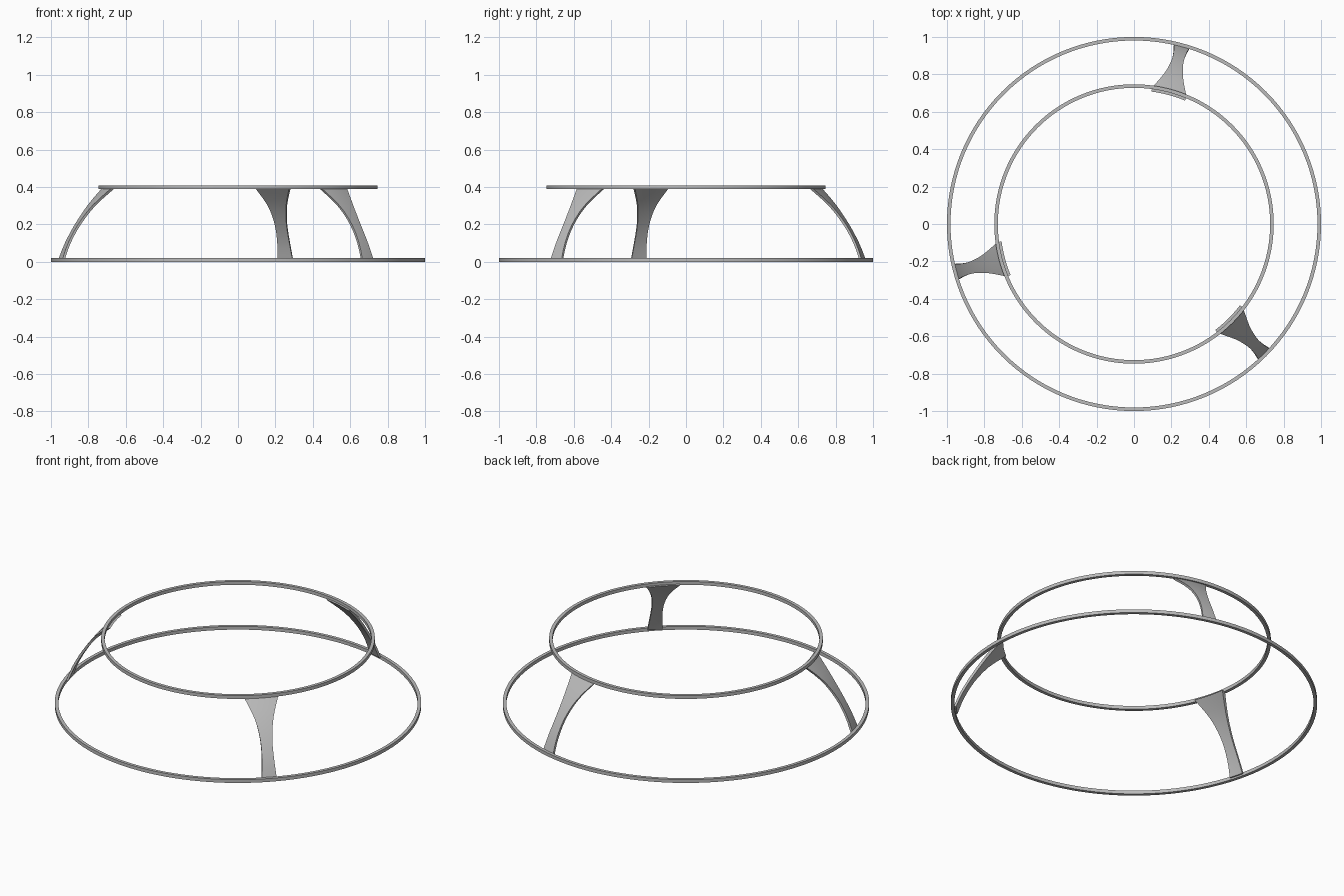
import bpy, bmesh
from math import sin, cos, pi, radians

cube = bpy.data.objects.get("Cube")
if cube:
    bpy.data.objects.remove(cube)

metal = bpy.data.materials.new("grey metal")
metal.use_nodes = True
metal.diffuse_color = (0.5, 0.5, 0.5, 1)
metal.node_tree.nodes["Principled BSDF"].inputs["Base Color"].default_value = (0.5, 0.5, 0.5, 1)


def polar(r, a, z):
    return (r * cos(a), r * sin(a), z)


def make_object(name, bm):
    bmesh.ops.recalc_face_normals(bm, faces=bm.faces)
    mesh = bpy.data.meshes.new(name)
    bm.to_mesh(mesh)
    bm.free()
    mesh.materials.append(metal)
    obj = bpy.data.objects.new(name, mesh)
    bpy.context.collection.objects.link(obj)
    bpy.ops.object.select_all(action='DESELECT')
    obj.select_set(True)
    bpy.context.view_layer.objects.active = obj
    bpy.ops.object.shade_smooth_by_angle(angle=radians(30))
    return obj


def bridge(bm, loops, closed):
    """Join neighbouring loops of equal length with quads."""
    count = len(loops)
    for i in range(count if closed else count - 1):
        a, b = loops[i], loops[(i + 1) % count]
        for j in range(len(a)):
            k = (j + 1) % len(a)
            bm.faces.new((a[j], a[k], b[k], b[j]))


def ring(name, outer, z0, z1, width=0.019, segments=128):
    """Flat hoop with a square section."""
    bm = bmesh.new()
    section = [(outer, z0), (outer, z1), (outer - width, z1), (outer - width, z0)]
    loops = [[bm.verts.new(polar(r, 2 * pi * i / segments, z)) for r, z in section]
             for i in range(segments)]
    bridge(bm, loops, True)
    make_object(name, bm)


def smooth_profile(points, steps=3):
    """Catmull-Rom curve through the points."""
    out = []
    for i in range(len(points) - 1):
        quad = [points[max(0, min(len(points) - 1, i + d))] for d in (-1, 0, 1, 2)]
        for s in range(steps):
            t = s / steps
            out.append([0.5 * (2 * b + (c - a) * t + (2 * a - 5 * b + 4 * c - d) * t * t
                               + (3 * b - a - 3 * c + d) * t ** 3)
                        for a, b, c, d in zip(*quad)])
    return out + [list(points[-1])]


# Leg profile: height, outer radius, half width, radial thickness
LEG = [(0.01, 0.985, 0.042, 0.013), (0.10, 0.95, 0.034, 0.014),
       (0.20, 0.895, 0.033, 0.016), (0.30, 0.822, 0.052, 0.018),
       (0.392, 0.735, 0.096, 0.021)]


def leg(name, angle, columns=8):
    """Curved strut that flares towards the upper ring."""
    bm = bmesh.new()
    loops = []
    for z, r, half, thick in smooth_profile(LEG):
        spread = [half / r * (2 * i / columns - 1) for i in range(columns + 1)]
        front = [bm.verts.new(polar(r, angle + a, z)) for a in spread]
        back = [bm.verts.new(polar(r - thick, angle + a, z)) for a in reversed(spread)]
        loops.append(front + back)
    bridge(bm, loops, False)
    bm.faces.new(loops[0])
    bm.faces.new(loops[-1])
    make_object(name, bm)


# Hoops
ring("lower_ring", 1.0, 0.0, 0.02)
ring("upper_ring", 0.747, 0.388, 0.408)

# Three legs evenly spaced
for name, degrees in (("back_leg", 75), ("right_leg", 195), ("front_leg", 315)):
    leg(name, radians(degrees))
